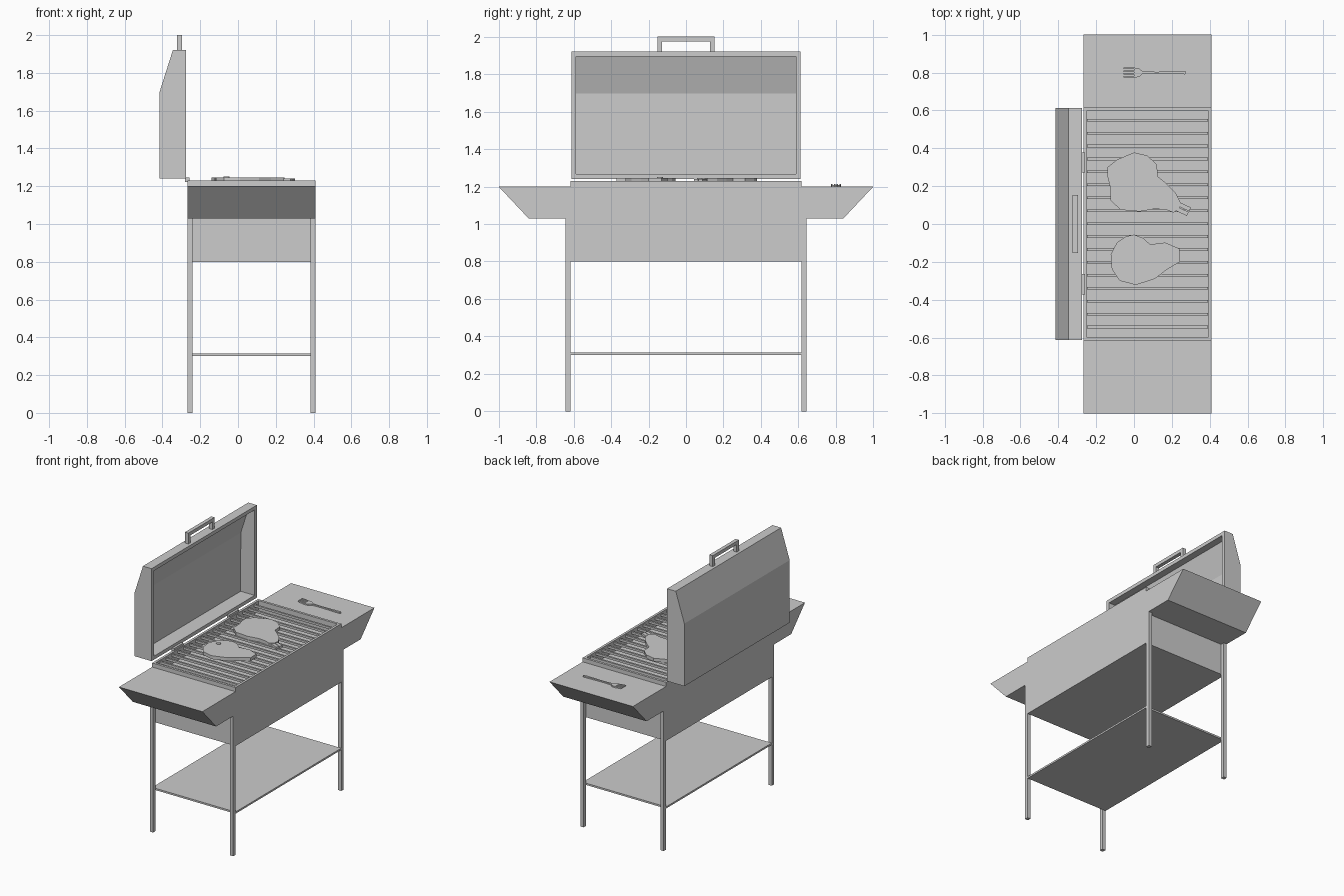
import bpy, bmesh, math
from mathutils import Vector

if "Cube" in bpy.data.objects:
    bpy.data.objects.remove(bpy.data.objects["Cube"], do_unlink=True)

grey = bpy.data.materials.new("plain_grey")
grey.use_nodes = True
GREY = (0.604, 0.604, 0.604, 1)
grey.diffuse_color = GREY
bsdf = next(n for n in grey.node_tree.nodes if n.type == 'BSDF_PRINCIPLED')
bsdf.inputs["Base Color"].default_value = GREY
bsdf.inputs["Roughness"].default_value = 0.7


def finish(name, bm):
    me = bpy.data.meshes.new(name)
    bm.to_mesh(me)
    bm.free()
    me.materials.append(grey)
    ob = bpy.data.objects.new(name, me)
    bpy.context.collection.objects.link(ob)
    return ob


def prism_bm(pts, axis, lo, hi):
    """Extrude a 2D outline along an axis: x takes (y, z), y takes (x, z), z takes (x, y)."""
    bm = bmesh.new()
    place = {'x': lambda a, b, t: (t, a, b),
             'y': lambda a, b, t: (a, t, b),
             'z': lambda a, b, t: (a, b, t)}[axis]
    face = bm.faces.new([bm.verts.new(place(a, b, lo)) for a, b in pts])
    new = bmesh.ops.extrude_face_region(bm, geom=[face])['geom']
    bmesh.ops.translate(bm, vec=Vector(place(0, 0, hi - lo)),
                        verts=[v for v in new if isinstance(v, bmesh.types.BMVert)])
    bmesh.ops.recalc_face_normals(bm, faces=bm.faces)
    return bm


def prism(name, pts, axis, lo, hi):
    return finish(name, prism_bm(pts, axis, lo, hi))


def box_bm(x0, x1, y0, y1, z0, z1):
    return prism_bm([(x0, y0), (x1, y0), (x1, y1), (x0, y1)], 'z', z0, z1)


def box(name, *b):
    return finish(name, box_bm(*b))


BACK, FRONT, END = -0.268, 0.41, 0.615   # extents of the firebox

# Firebox with a recessed tray under the grate
bm = box_bm(BACK, FRONT, -END, END, 0.80, 1.23)
top = max(bm.faces, key=lambda f: f.calc_center_median().z)
bmesh.ops.inset_region(bm, faces=[top], thickness=0.025)
new = bmesh.ops.extrude_face_region(bm, geom=[top])['geom']
bmesh.ops.delete(bm, geom=[top], context='FACES_ONLY')
bmesh.ops.translate(bm, vec=(0, 0, -0.08),
                    verts=[v for v in new if isinstance(v, bmesh.types.BMVert)])
bmesh.ops.recalc_face_normals(bm, faces=bm.faces)
finish("firebox", bm)

# Grate bars
for i in range(17):
    y = (i - 8) * 0.0683 + 0.002
    box(f"grate_bar_{i + 1}", BACK + 0.02, FRONT - 0.02, y - 0.007, y + 0.007, 1.205, 1.221)

# Side tables with sloped ends, and legs under them
for side, s in (("left", 1), ("right", -1)):
    prism(f"side_table_{side}",
          [(s * END, 1.2), (s * 1.0, 1.2), (s * 0.84, 1.03), (s * END, 1.03)],
          'x', BACK, FRONT)
    for end, x in (("back", BACK), ("front", FRONT - 0.026)):
        y0, y1 = sorted((s * END, s * 0.642))
        box(f"leg_{end}_{side}", x, x + 0.026, y0, y1, 0, 1.03)

# Lower shelf
box("lower_shelf", BACK, FRONT, -END, END, 0.302, 0.315)

# Raised lid: hollow shell, open toward the front
bm = prism_bm([(-0.275, 1.24), (-0.275, 1.92), (-0.345, 1.92), (-0.415, 1.70), (-0.415, 1.24)],
              'y', -0.612, 0.612)
mouth = max(bm.faces, key=lambda f: f.normal.x)
bmesh.ops.delete(bm, geom=[mouth], context='FACES_ONLY')
lid = finish("lid", bm)
shell = lid.modifiers.new("shell", 'SOLIDIFY')
shell.thickness = 0.026
shell.offset = -1
shell.use_even_offset = True

# Lid handle as one U-shaped outline
prism("lid_handle", [(-0.152, 1.92), (-0.152, 2.0), (0.152, 2.0), (0.152, 1.92),
                     (0.127, 1.92), (0.127, 1.975), (-0.127, 1.975), (-0.127, 1.92)],
      'x', -0.324, -0.297)

# Hinges between lid and firebox
for side, y in (("left", 0.325), ("right", -0.318)):
    box(f"hinge_{side}", -0.28, -0.258, y - 0.054, y + 0.054, 1.222, 1.246)

# Two steaks with bones
prism("bone_in_steak",
      [(-0.14, .25), (-0.14, .30), (-0.09, .34), (0, .378), (.07, .362), (.12, .315),
       (.127, .25), (.17, .215), (.22, .165), (.245, .115), (.24, .085), (.21, .06),
       (.17, .075), (.11, .08), (.03, .066), (-.07, .075), (-.125, .125), (-.125, .19)],
      'z', 1.221, 1.246)
for i, d in enumerate((-0.012, 0.012)):
    prism(f"steak_bone_{i + 1}",
          [(.22 + d * .5, .085 + d), (.285 + d * .5, .055 + d),
           (.295 + d * .5, .075 + d), (.23 + d * .5, .105 + d)], 'z', 1.224, 1.241)
prism("round_steak",
      [(0, -.056), (.05, -.075), (.085, -.108), (.165, -.098), (.24, -.13), (.243, -.2),
       (.175, -.24), (.11, -.29), (.01, -.322), (-.075, -.3), (-.117, -.24),
       (-.123, -.16), (-.09, -.098), (-.043, -.066)],
      'z', 1.221, 1.246)
prism("round_bone", [(-.06 + .016 * math.cos(a * math.pi / 6), -.14 + .016 * math.sin(a * math.pi / 6))
                     for a in range(12)], 'z', 1.24, 1.251)

# Fork on the left table
prism("fork_body", [(0, .774), (.025, .776), (.045, .793), (.12, .796), (.27, .791),
                    (.276, .80), (.27, .809), (.12, .804), (.045, .807), (.025, .824), (0, .826)],
      'z', 1.2, 1.209)
for i in range(4):
    y = 0.774 + i * 0.0147
    prism(f"fork_tine_{i + 1}", [(0, 1.2), (-.05, 1.205), (-.056, 1.213), (-.04, 1.214), (0, 1.209)],
          'y', y, y + 0.008)
